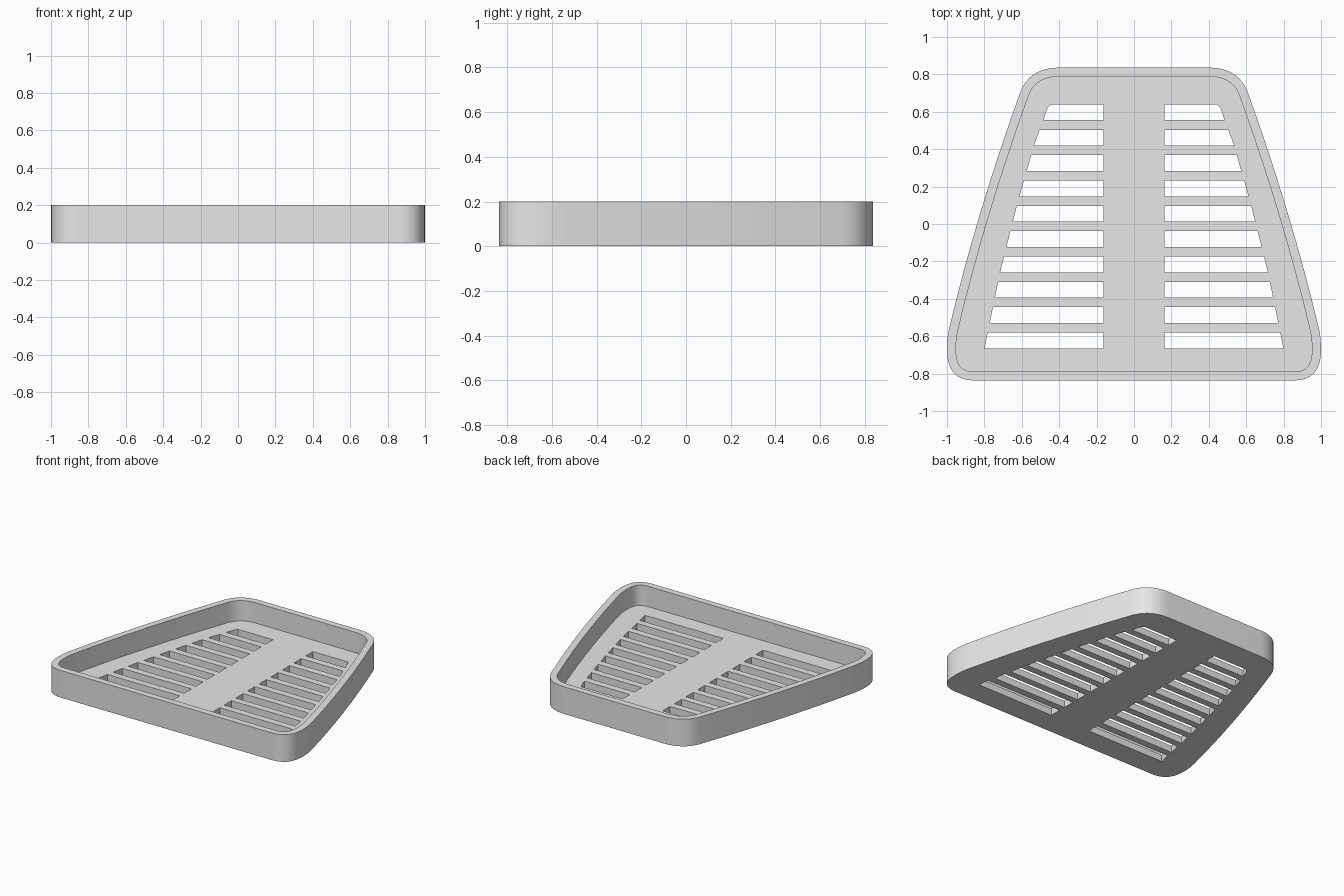
import bpy, bmesh
from mathutils import Vector

cube = bpy.data.objects.get("Cube")
if cube:
    bpy.data.objects.remove(cube, do_unlink=True)

HEIGHT, FLOOR, WALL = 0.2, 0.05, 0.048
ROWS, PITCH, SLOT_H, FIRST_Y, SLOT_X = 10, 0.1355, 0.0845, 0.597, 0.163


def bezier(a, c, b, steps):
    """Quadratic curve from a to b, leaving out its last point."""
    a, c, b = Vector(a), Vector(c), Vector(b)
    return [a * (1 - t) ** 2 + c * 2 * t * (1 - t) + b * t * t
            for t in (i / steps for i in range(steps))]


def mirrored(half):
    return half + [Vector((-p.x, p.y)) for p in reversed(half)]


def inset(points, d):
    """Offset a clockwise outline inward by d."""
    out = []
    for i, p in enumerate(points):
        u = (p - points[i - 1]).normalized()
        v = (points[(i + 1) % len(points)] - p).normalized()
        n = Vector((u.y, -u.x)) + Vector((v.y, -v.x))
        out.append(p + n * (2 * d / n.length_squared))
    return out


# Tapered outline with bowed sides and rounded corners
half = (bezier((0.40, 0.836), (0.56, 0.836), (0.61, 0.70), 12)
        + bezier((0.61, 0.70), (0.84, 0.06), (0.984, -0.54), 8)
        + bezier((0.984, -0.54), (1.0, -0.60), (1.0, -0.67), 4)
        + bezier((1.0, -0.67), (1.0, -0.836), (0.86, -0.836), 12)
        + [Vector((0.86, -0.836))])
outer = mirrored(half)
inner = inset(outer, WALL)

# Outer limit of the slots as (y, x), from back to front
LIMIT = [(0.64, 0.445), (0.62, 0.463), (0.555, 0.485), (0.42, 0.535),
         (0.10, 0.626), (-0.253, 0.715), (-0.67, 0.80)]


def limit_x(y):
    for (y0, x0), (y1, x1) in zip(LIMIT, LIMIT[1:]):
        if y >= y1:
            break
    return x0 + (x1 - x0) * (y - y0) / (y1 - y0)


def slot(row, side):
    mid = FIRST_Y - row * PITCH
    top, bottom = mid + SLOT_H / 2, mid - SLOT_H / 2
    ys = [top] + ([0.62, 0.59] if row == 0 else []) + [bottom]
    pts = [(SLOT_X, top)] + [(limit_x(y), y) for y in ys] + [(SLOT_X, bottom)]
    return [Vector((side * x, y)) for x, y in pts]


slots = [slot(r, s) for r in range(ROWS) for s in (-1, 1)]

bm = bmesh.new()


def ring(points, z):
    verts = [bm.verts.new((p.x, p.y, z)) for p in points]
    edges = [bm.edges.new((verts[i - 1], verts[i])) for i in range(len(verts))]
    return verts, edges


def bridge(a, b):
    for i in range(len(a)):
        bm.faces.new((a[i - 1], a[i], b[i], b[i - 1]))


# Shell rings and slot rings
base_v, base_e = ring(outer, 0)
rim_v, _ = ring(outer, HEIGHT)
lip_v, _ = ring(inner, HEIGHT)
floor_v, floor_e = ring(inner, FLOOR)
low = [ring(s, 0) for s in slots]
high = [ring(s, FLOOR) for s in slots]

# Underside and tray floor with the slots left open
for edges, holes, normal in ((base_e, low, (0, 0, -1)), (floor_e, high, (0, 0, 1))):
    border = edges + [e for _, es in holes for e in es]
    bmesh.ops.triangle_fill(bm, edges=border, use_beauty=True, normal=normal)

# Outer wall, flat rim, inner wall and slot walls
bridge(base_v, rim_v)
bridge(rim_v, lip_v)
bridge(lip_v, floor_v)
for (a, _), (b, _) in zip(low, high):
    bridge(a, b)
bmesh.ops.recalc_face_normals(bm, faces=bm.faces)

mesh = bpy.data.meshes.new("slotted_tray")
bm.to_mesh(mesh)
bm.free()
tray = bpy.data.objects.new("slotted_tray", mesh)
bpy.context.collection.objects.link(tray)

# Plain grey finish
grey = bpy.data.materials.new("light_grey")
grey.use_nodes = True
grey.diffuse_color = (0.8, 0.8, 0.8, 1)
for node in grey.node_tree.nodes:
    if node.type == 'BSDF_PRINCIPLED':
        node.inputs["Base Color"].default_value = (0.8, 0.8, 0.8, 1)
mesh.materials.append(grey)

bpy.ops.object.select_all(action='DESELECT')
tray.select_set(True)
bpy.context.view_layer.objects.active = tray
bpy.ops.object.shade_smooth_by_angle()
